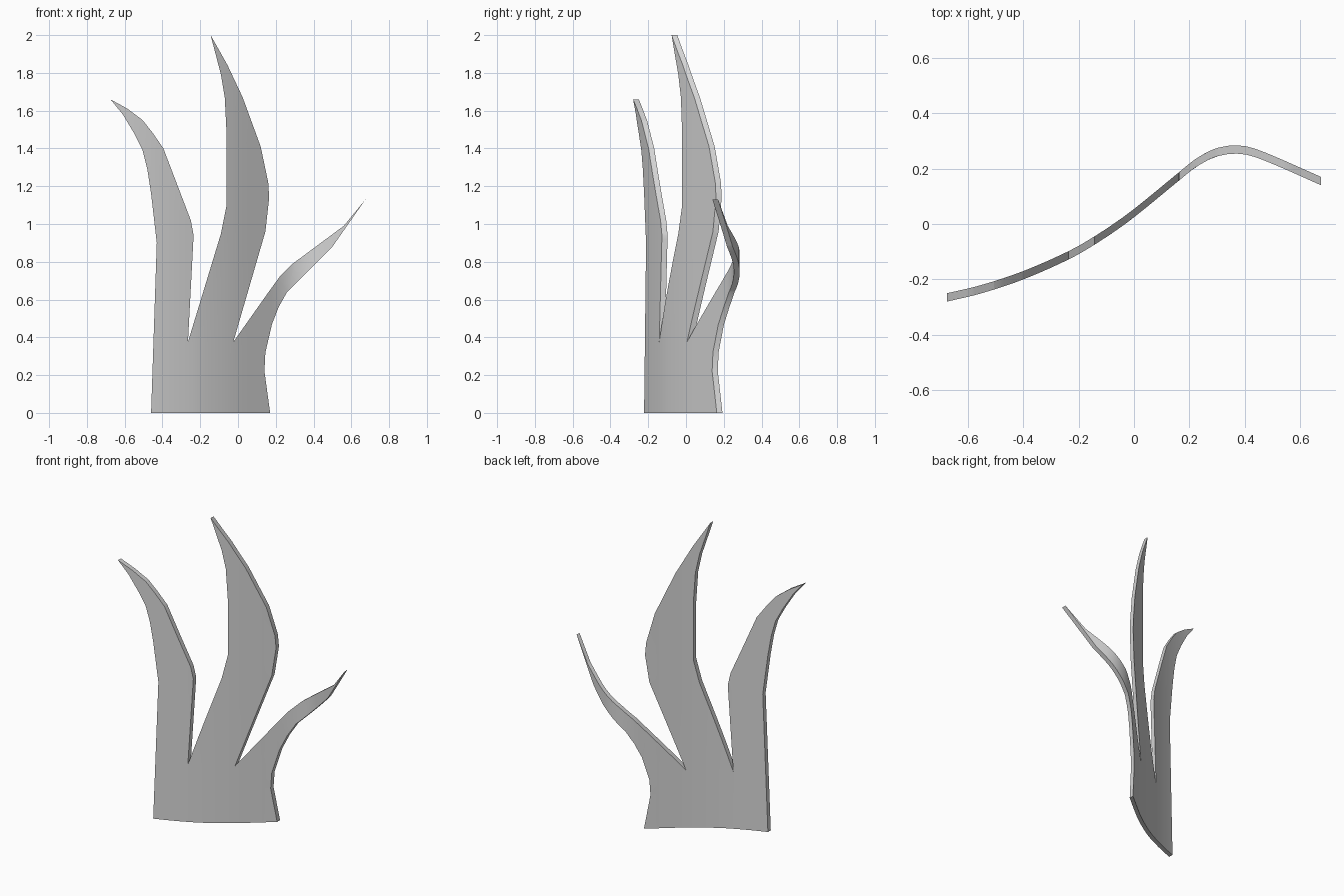
import bpy
import bmesh
import math
from mathutils import Vector

THICKNESS = 0.03
STRIPS = 40

cube = bpy.data.objects.get("Cube")
if cube:
    bpy.data.objects.remove(cube, do_unlink=True)

# Outline of the tuft seen from the front (x, z), one run per blade
left_blade = [
    (-.46, 0), (-.43, .9), (-.46, 1.16), (-.48, 1.29), (-.505, 1.39),
    (-.55, 1.48), (-.61, 1.58), (-.675, 1.66), (-.585, 1.61), (-.505, 1.55),
    (-.45, 1.48), (-.395, 1.4), (-.25, 1.02), (-.235, .94), (-.265, .375),
]
middle_blade = [
    (-.09, .95), (-.06, 1.1), (-.06, 1.47), (-.07, 1.67), (-.09, 1.79),
    (-.145, 2), (-.055, 1.84), (.025, 1.67), (.12, 1.41), (.16, 1.22),
    (.165, 1.14), (.145, .96), (-.025, .375),
]
right_blade = [
    (.155, .63), (.22, .72), (.29, .79), (.56, .99), (.675, 1.13),
    (.5, .88), (.26, .64), (.215, .56), (.18, .47), (.145, .32),
    (.14, .22), (.17, 0),
]

# Curve that the sheet follows when seen from above (x, y of the front face)
bend = [
    (-.675, -.28), (-.55, -.25), (-.4, -.2), (-.23, -.125), (-.14, -.073),
    (-.05, -.013), (.02, .04), (.17, .163), (.22, .203), (.28, .237),
    (.33, .251), (.37, .254), (.42, .247), (.5, .217), (.675, .14),
]


def slope(index):
    """Slope of the bend at one of its points, from the neighbours."""
    before = bend[max(index - 1, 0)]
    after = bend[min(index + 1, len(bend) - 1)]
    return (after[1] - before[1]) / (after[0] - before[0])


def bend_depth(x):
    """Depth of the front face at a given x, on a smooth curve."""
    index = 0
    while index < len(bend) - 2 and x > bend[index + 1][0]:
        index += 1
    (x_start, y_start), (x_end, y_end) = bend[index:index + 2]
    width = x_end - x_start
    t = (x - x_start) / width
    ease = t * t * (3 - 2 * t)
    return (y_start + ease * (y_end - y_start)
            + width * slope(index) * t * (1 - t) ** 2
            - width * slope(index + 1) * t * t * (1 - t))


def make_material(name, color):
    material = bpy.data.materials.new(name)
    material.use_nodes = True
    material.diffuse_color = color
    shader = next(node for node in material.node_tree.nodes
                  if node.type == "BSDF_PRINCIPLED")
    shader.inputs["Base Color"].default_value = color
    return material


def build_sheet(mesh):
    bm = bmesh.new()
    outline = left_blade + middle_blade + right_blade
    face = bm.faces.new([bm.verts.new((x, 0, z)) for x, z in outline])
    face.normal_update()
    bmesh.ops.triangulate(bm, faces=[face])

    # Cut the flat sheet into vertical strips so that it can bend
    left, right = bend[0][0], bend[-1][0]
    for strip in range(1, STRIPS):
        x = left + (right - left) * strip / STRIPS
        everything = bm.verts[:] + bm.edges[:] + bm.faces[:]
        bmesh.ops.bisect_plane(bm, geom=everything, dist=.0001,
                               plane_co=Vector((x, 0, 0)),
                               plane_no=Vector((1, 0, 0)))
    for vert in bm.verts:
        vert.co.y = bend_depth(vert.co.x)

    # Give the sheet its thickness
    extruded = bmesh.ops.extrude_face_region(bm, geom=bm.faces[:],
                                             use_keep_orig=True)
    back = [item for item in extruded["geom"]
            if isinstance(item, bmesh.types.BMVert)]
    bmesh.ops.translate(bm, verts=back, vec=Vector((0, THICKNESS, 0)))
    bmesh.ops.recalc_face_normals(bm, faces=bm.faces[:])
    bm.to_mesh(mesh)
    bm.free()


# Three-bladed grass tuft
mesh = bpy.data.meshes.new("grass_tuft")
build_sheet(mesh)
mesh.materials.append(make_material("light grey", (.67, .67, .67, 1)))
tuft = bpy.data.objects.new("grass_tuft", mesh)
bpy.context.collection.objects.link(tuft)
bpy.context.view_layer.objects.active = tuft
tuft.select_set(True)
bpy.ops.object.shade_smooth_by_angle(angle=math.radians(30))
